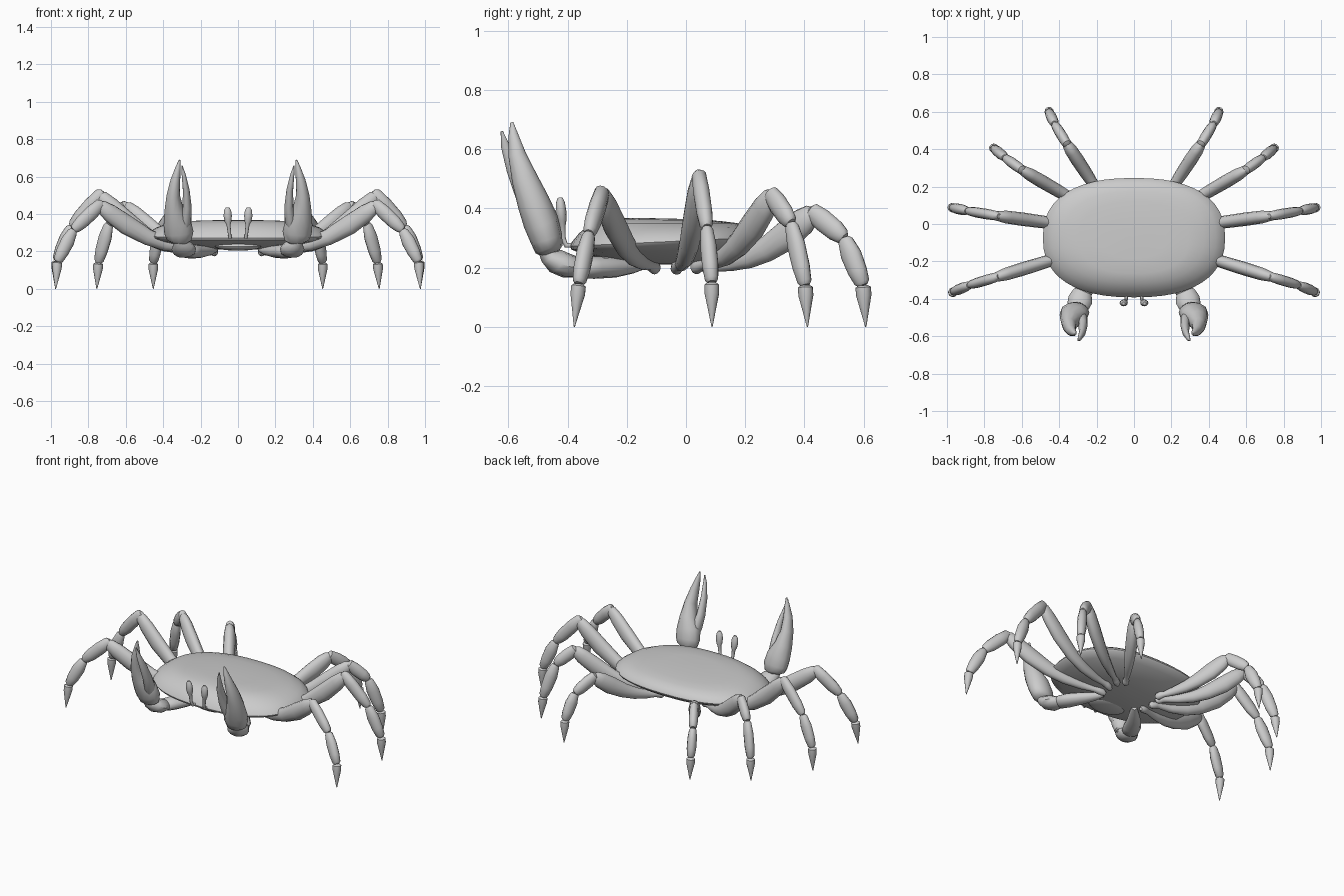
import bpy, bmesh, math
from mathutils import Vector

grey = bpy.data.materials.new("shell_grey")
grey.diffuse_color = (0.6, 0.6, 0.6, 1)


def finish(name, bm):
    bmesh.ops.recalc_face_normals(bm, faces=bm.faces)
    me = bpy.data.meshes.new(name)
    bm.to_mesh(me)
    bm.free()
    me.materials.append(grey)
    for p in me.polygons:
        p.use_smooth = True
    me.set_sharp_from_angle(angle=math.radians(42))
    ob = bpy.data.objects.new(name, me)
    bpy.context.collection.objects.link(ob)
    return ob


def skin(bm, rings):
    """Bridge rings of vertices and close both ends."""
    n = len(rings[0])
    for a, b in zip(rings, rings[1:]):
        for i in range(n):
            j = (i + 1) % n
            bm.faces.new((a[i], a[j], b[j], b[i]))
    bm.faces.new(rings[0][::-1])
    bm.faces.new(rings[-1])


def loft(name, pts, side, mx=1, n=12):
    """pts: (x, y, z, half width along side, half height); mx=-1 mirrors."""
    bm = bmesh.new()
    pos = [Vector(p[:3]) for p in pts]
    rings = []
    for k, p in enumerate(pts):
        t = (pos[min(k + 1, len(pts) - 1)] - pos[max(k - 1, 0)]).normalized()
        s = (side - t * side.dot(t)).normalized()
        u = s.cross(t)
        ring = []
        for i in range(n):
            a = math.tau * i / n
            v = pos[k] + s * math.cos(a) * p[3] + u * math.sin(a) * p[4]
            ring.append(bm.verts.new((v.x * mx, v.y, v.z)))
        rings.append(ring)
    skin(bm, rings)
    return finish(name, bm)


def segment(name, a, b, profile, side, mx, sag=0):
    """Limb piece, bowed down by sag; profile: (t, half width, half height)."""
    a, b = Vector(a), Vector(b)
    pts = []
    for t, w, h in profile:
        p = a.lerp(b, t)
        p.z -= sag * math.sin(math.pi * min(max(t, 0), 1))
        pts.append((*p, w, h))
    loft(name, pts, side, mx)


# Carapace: rounded oval rings, (scale, z, backward rise)
bm = bmesh.new()
rings = []
for s, z, rise in [(0.03, 0.21, 0), (0.35, 0.213, 0), (0.65, 0.23, 0), (0.88, 0.257, 0.01),
                   (0.985, 0.276, 0.015), (1.0, 0.287, 0.015), (0.98, 0.301, 0.015),
                   (0.9, 0.327, 0.01), (0.77, 0.35, 0), (0.6, 0.361, -0.004),
                   (0.35, 0.365, -0.003), (0.03, 0.366, 0)]:
    ring = []
    for i in range(48):
        a = math.tau * i / 48
        c, d = math.cos(a), math.sin(a)
        x = math.copysign(abs(c) ** (2 / 2.4), c)
        y = math.copysign(abs(d) ** (2 / 2.4), d)
        ring.append(bm.verts.new((0.487 * s * x, -0.073 + 0.319 * s * y, z + rise * y)))
    rings.append(ring)
skin(bm, rings)
finish("carapace", bm)

# Mouth plate under the front rim
bm = bmesh.new()
bmesh.ops.create_uvsphere(bm, u_segments=20, v_segments=10, radius=1)
for v in bm.verts:
    v.co = (v.co.x * 0.125, -0.25 + v.co.y * 0.08, 0.228 + v.co.z * 0.024)
finish("mouth", bm)

# Walking legs: thigh sag, then hip, knee, ankle, foot joint, tip
LEGS = {
    "front": (.062, [(.17, -.11, .205), (.74, -.285, .448), (.88, -.327, .315), (.966, -.362, .145), (.975, -.377, 0)]),
    "second": (.088, [(.18, -.03, .205), (.74, .045, .502), (.89, .07, .335), (.97, .087, .15), (.975, .088, 0)]),
    "third": (.058, [(.17, .04, .205), (.6, .29, .443), (.69, .355, .35), (.747, .403, .14), (.755, .41, 0)]),
    "back": (.04, [(.13, .08, .2), (.36, .43, .385), (.425, .535, .3), (.453, .598, .14), (.453, .607, 0)]),
}
THIGH = [(-.06, .008, .01), (-.03, .02, .022), (.02, .02, .022), (.07, .015, .018), (.2, .022, .026),
         (.38, .029, .036), (.55, .034, .044), (.75, .036, .053), (.9, .034, .048),
         (.98, .027, .036), (1.03, .01, .014)]
SHIN = [(-.12, .012, .014), (-.04, .025, .032), (.3, .028, .039), (.7, .027, .037), (.93, .023, .028), (1, .015, .018)]
ANKLE = [(0, .015, .018), (.06, .022, .027), (.35, .028, .038), (.7, .028, .035), (.94, .023, .027), (1, .015, .016)]
CLAW_TIP = [(0, .015, .016), (.05, .025, .027), (.25, .025, .026), (.6, .014, .015), (1, .002, .002)]

for mx, lr in ((1, "right"), (-1, "left")):
    for name, (sag, j) in LEGS.items():
        d = Vector(j[3]) - Vector(j[0])
        side = Vector((-d.y, d.x, 0)).normalized()
        for k, (part, prof) in enumerate((("thigh", THIGH), ("shin", SHIN),
                                          ("ankle", ANKLE), ("tip", CLAW_TIP))):
            segment(f"{name}_leg_{part}_{lr}", j[k], j[k + 1], prof, side, mx, 0 if k else sag)

    # Pincer arm: upper arm and wrist
    X = Vector((1, 0, 0))
    loft(f"arm_{lr}", [(.12, -.14, .21, .015, .015), (.15, -.18, .205, .028, .025),
                       (.2, -.24, .2, .042, .034), (.245, -.31, .2, .054, .038),
                       (.27, -.355, .2, .05, .036), (.28, -.375, .202, .03, .022)], X, mx)
    loft(f"wrist_{lr}", [(.27, -.345, .2, .025, .02), (.275, -.36, .2, .05, .033),
                         (.287, -.405, .207, .066, .042), (.3, -.44, .222, .06, .042),
                         (.315, -.465, .24, .035, .03), (.32, -.475, .26, .025, .025)], X, mx)
    # Palm with fixed outer finger
    loft(f"pincer_{lr}", [(.318, -.455, .245, .035, .028), (.315, -.462, .262, .066, .048),
                          (.316, -.472, .3, .078, .055), (.325, -.49, .355, .074, .06),
                          (.342, -.515, .42, .052, .055), (.346, -.545, .5, .036, .044),
                          (.335, -.57, .58, .026, .03), (.32, -.583, .65, .014, .016),
                          (.312, -.588, .69, .004, .005)], X, mx)
    # Slim movable inner finger
    loft(f"inner_finger_{lr}", [(.29, -.49, .32, .025, .03), (.278, -.51, .37, .03, .037),
                                (.272, -.542, .44, .024, .033), (.277, -.58, .53, .018, .026),
                                (.29, -.61, .61, .011, .015), (.3, -.622, .66, .003, .004)], X, mx)
    # Eye on a short curved stalk
    loft(f"eye_{lr}", [(.04, -.37, .275, .008, .008), (.042, -.405, .275, .009, .009),
                       (.046, -.415, .3, .009, .009), (.051, -.417, .345, .011, .011),
                       (.053, -.419, .36, .018, .016), (.055, -.422, .39, .022, .018),
                       (.056, -.424, .42, .019, .015), (.056, -.425, .436, .009, .008)], X, mx)
